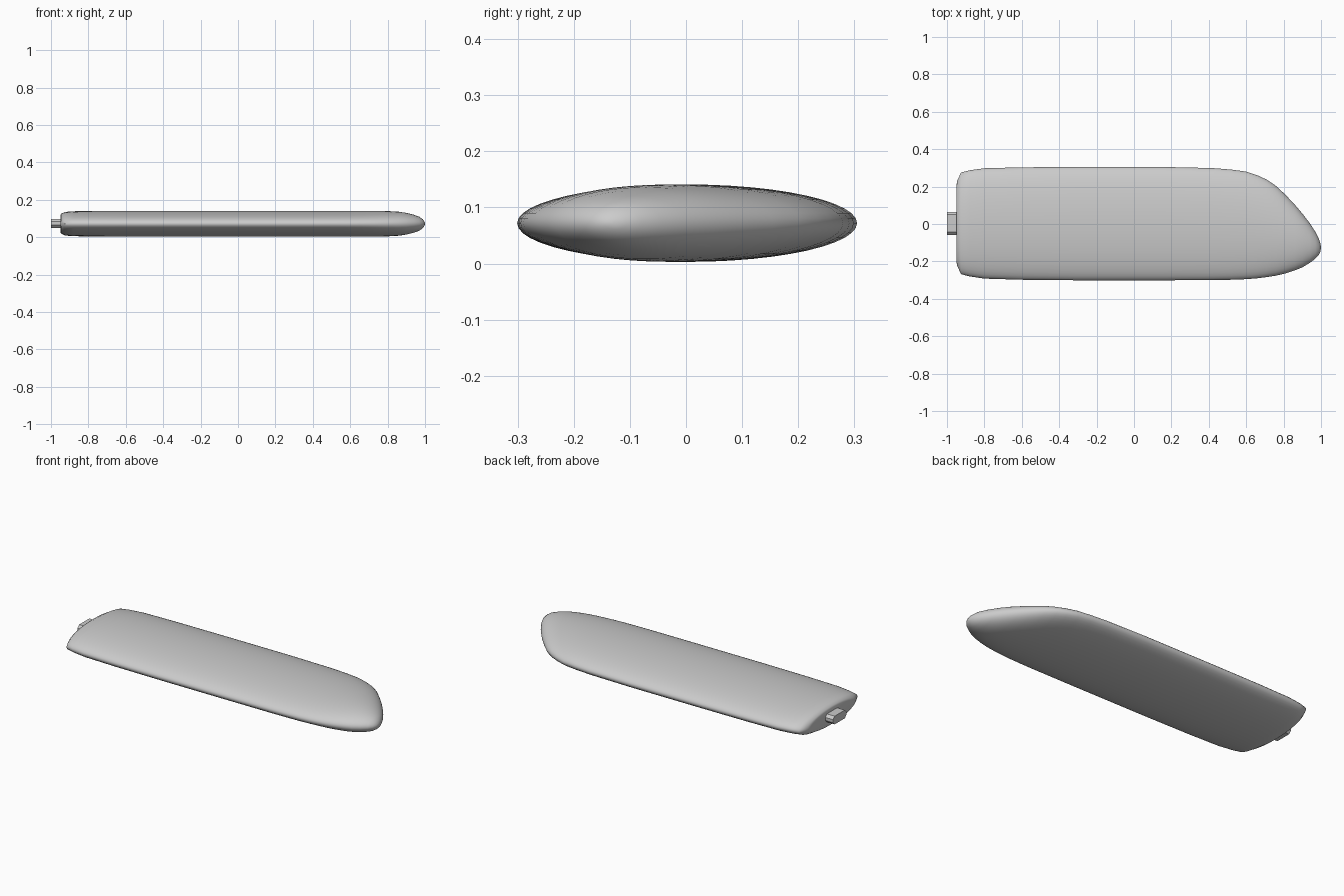
import bpy, bmesh, math

if "Cube" in bpy.data.objects:
    bpy.data.objects.remove(bpy.data.objects["Cube"])

ZC = 0.072
SEG = 48

# Blade stations: x, rear edge y, front edge y, half thickness
stations = [
    (-0.95, -0.195, 0.20, 0.044),
    (-0.946, -0.222, 0.23, 0.053),
    (-0.925, -0.268, 0.275, 0.063),
    (-0.88, -0.28, 0.287, 0.0665),
    (-0.8, -0.292, 0.298, 0.068),
    (-0.6, -0.298, 0.303, 0.069),
    (-0.3, -0.301, 0.305, 0.069),
    (0.15, -0.301, 0.305, 0.069),
    (0.42, -0.300, 0.299, 0.069),
    (0.52, -0.298, 0.291, 0.069),
    (0.6, -0.295, 0.280, 0.069),
    (0.66, -0.290, 0.260, 0.069),
    (0.71, -0.284, 0.237, 0.069),
    (0.76, -0.276, 0.203, 0.0687),
    (0.81, -0.264, 0.156, 0.067),
    (0.86, -0.248, 0.103, 0.064),
    (0.90, -0.232, 0.056, 0.058),
    (0.94, -0.208, 0.004, 0.048),
    (0.97, -0.185, -0.042, 0.037),
    (0.988, -0.165, -0.078, 0.024),
    (0.997, -0.146, -0.105, 0.011),
]


def finish(bm, name, angle):
    bmesh.ops.recalc_face_normals(bm, faces=bm.faces)
    me = bpy.data.meshes.new(name)
    bm.to_mesh(me)
    bm.free()
    ob = bpy.data.objects.new(name, me)
    bpy.context.collection.objects.link(ob)
    bpy.ops.object.select_all(action='DESELECT')
    bpy.context.view_layer.objects.active = ob
    ob.select_set(True)
    bpy.ops.object.shade_smooth_by_angle(angle=math.radians(angle))
    return ob


# Blade: loft of elliptical sections with a swept rounded tip
bm = bmesh.new()
rings = []
for x, y0, y1, h in stations:
    ring = []
    for i in range(SEG):
        a = 2 * math.pi * i / SEG
        ring.append(bm.verts.new((x, (y0 + y1) / 2 + (y1 - y0) / 2 * math.cos(a),
                                  ZC + h * math.sin(a))))
    rings.append(ring)
for r, s in zip(rings, rings[1:]):
    for i in range(SEG):
        j = (i + 1) % SEG
        bm.faces.new((r[i], r[j], s[j], s[i]))
bm.faces.new(rings[0])
tip = bm.verts.new((1.0, -0.128, ZC))
for i in range(SEG):
    bm.faces.new((rings[-1][i], rings[-1][(i + 1) % SEG], tip))
finish(bm, "blade", 50)

# Mounting peg: box with chamfered long edges
bm = bmesh.new()
bmesh.ops.create_cube(bm, size=1)
for v in bm.verts:
    v.co = (-0.965 + v.co.x * 0.07, 0.003 + v.co.y * 0.124, ZC + 0.002 + v.co.z * 0.048)
long_edges = [e for e in bm.edges if abs(e.verts[0].co.x - e.verts[1].co.x) > 0.05]
bmesh.ops.bevel(bm, geom=long_edges, offset=0.015, segments=1, affect='EDGES')
finish(bm, "mounting_peg", 20)
